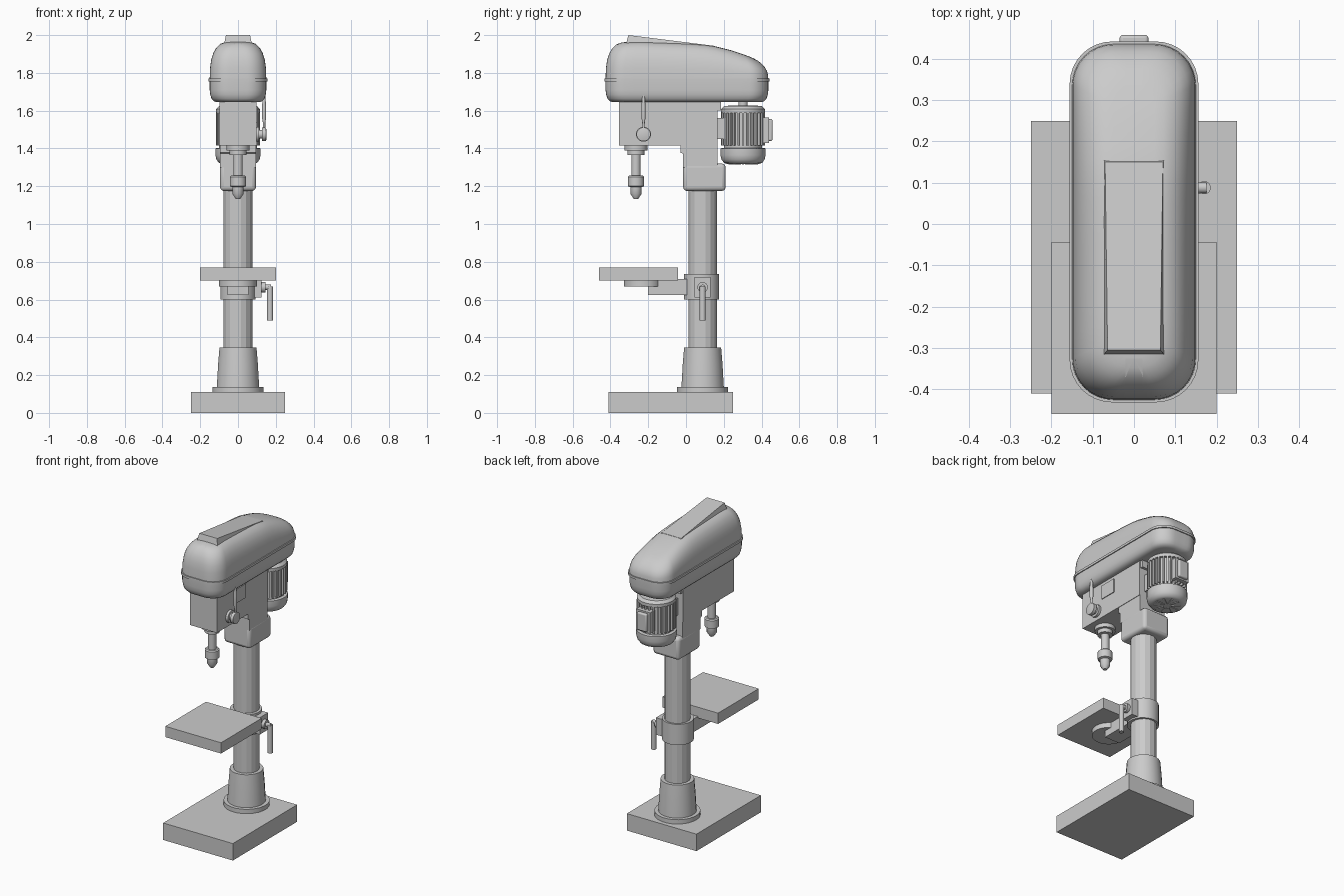
import bpy, bmesh, math
from mathutils import Vector

if "Cube" in bpy.data.objects:
    bpy.data.objects.remove(bpy.data.objects["Cube"])

grey = bpy.data.materials.new("machine_grey")
grey.diffuse_color = (0.6, 0.6, 0.6, 1)
grey.use_nodes = True
grey.node_tree.nodes["Principled BSDF"].inputs["Base Color"].default_value = grey.diffuse_color


def finish(name, bm, smooth=0, bevel=0):
    bmesh.ops.recalc_face_normals(bm, faces=bm.faces)
    me = bpy.data.meshes.new(name)
    bm.to_mesh(me)
    bm.free()
    me.materials.append(grey)
    ob = bpy.data.objects.new(name, me)
    bpy.context.collection.objects.link(ob)
    if bevel:
        m = ob.modifiers.new("bevel", 'BEVEL')
        m.width, m.segments = bevel, 3
    if smooth:
        bpy.ops.object.select_all(action='DESELECT')
        ob.select_set(True)
        bpy.context.view_layer.objects.active = ob
        bpy.ops.object.shade_smooth_by_angle(angle=math.radians(smooth))
    return ob


def box(name, x, y, z, bevel=0):
    bm = bmesh.new()
    bmesh.ops.create_cube(bm, size=1)
    for v in bm.verts:
        for i, (a, b) in enumerate((x, y, z)):
            v.co[i] = a if v.co[i] < 0 else b
    return finish(name, bm, 30 if bevel else 0, bevel)


def lathe(name, prof, centre, n=32, axis='Z', smooth=35):
    """Stack of rings (radius, position along axis), capped at both ends."""
    bm = bmesh.new()
    c = Vector(centre)
    rings = []
    for r, h in prof:
        ring = []
        for k in range(n):
            a = 2 * math.pi * (k + 0.5) / n
            p, q = r * math.cos(a), r * math.sin(a)
            ring.append(bm.verts.new(c + Vector((p, q, h) if axis == 'Z' else (h, p, q))))
        rings.append(ring)
    for lo, hi in zip(rings, rings[1:]):
        for k in range(n):
            bm.faces.new((lo[k], lo[(k + 1) % n], hi[(k + 1) % n], hi[k]))
    bm.faces.new(rings[0])
    bm.faces.new(rings[-1])
    return finish(name, bm, smooth)


def prism(name, pts, half):
    """Side profile (y, z) extruded across x."""
    bm = bmesh.new()
    f = bm.faces.new([bm.verts.new((-half, y, z)) for y, z in pts])
    e = bmesh.ops.extrude_face_region(bm, geom=[f])
    for v in e['geom']:
        if isinstance(v, bmesh.types.BMVert):
            v.co.x = half
    return finish(name, bm)


# Base and column
CY = 0.088
box("base_plate", (-.25, .25), (-.41, .25), (0, .11))
lathe("column_flange", [(.136, .11), (.136, .138)], (0, CY, 0), 24)
lathe("column_foot", [(.113, .138), (.106, .26), (.099, .345)], (0, CY, 0), 24)
lathe("column", [(.077, .3), (.077, 1.3)], (0, CY, 0), 16, smooth=0)

# Work table with its support and clamp crank
box("work_table", (-.2, .2), (-.46, -.043), (.70, .77))
lathe("table_pivot", [(.1, .668), (.1, .70)], (0, -.23, 0))
box("table_arm", (-.055, .055), (-.2, .03), (.625, .71))
lathe("table_collar", [(.094, .60), (.094, .735)], (0, .082, 0), 24)
box("clamp_lug", (.05, .125), (.045, .13), (.61, .72))
lathe("crank_shaft", [(.028, .12), (.028, .145), (.014, .145), (.014, .175)], (0, CY, .665), 16, 'X')
lathe("crank_handle", [(.016, .49), (.016, .67)], (.17, CY, 0), 16)

# Head casting
box("head_clamp", (-.095, .095), (-.015, .21), (1.175, 1.32), .02)
prism("head_neck", [(-.015, 1.3), (.168, 1.3), (.168, 1.42), (-.03, 1.42), (-.03, 1.378), (-.015, 1.372)], .094)
box("head_body", (-.097, .097), (-.355, .168), (1.415, 1.66))
box("rear_bracket", (-.09, .09), (.11, .185), (1.6, 1.66))
box("side_hatch", (.096, .102), (-.175, -.065), (1.535, 1.625))

# Spindle, chuck and feed lever
SY = -.265
lathe("quill_collar", [(.045, 1.365), (.045, 1.39), (.061, 1.39), (.061, 1.42)], (0, SY, 0))
lathe("spindle", [(.025, 1.24), (.025, 1.38)], (0, SY, 0), 24)
lathe("chuck", [(.012, 1.133), (.03, 1.16), (.03, 1.196), (.043, 1.2), (.043, 1.25),
                (.036, 1.256), (.02, 1.256)], (0, SY, 0), 24)
FY = -.225
lathe("feed_hub", [(.04, .09), (.04, .112), (.024, .112), (.024, .128), (.037, .128),
                   (.037, .148), (.018, .152)], (0, FY, 1.475), 16, 'X')
lathe("feed_lever", [(.006, 1.49), (.007, 1.54), (.011, 1.56), (.011, 1.62), (.007, 1.685), (.002, 1.69)],
      (.138, FY, 0), 12)


# Belt cover: rounded outline lofted upward, flattened by the roof line
def roof(y):
    t = [(-.5, 1.957), (-.25, 1.965), (0, 1.956), (.13, 1.947), (.25, 1.917), (.36, 1.878), (.5, 1.828)]
    for (a, p), (b, q) in zip(t, t[1:]):
        if y <= b:
            return p + (q - p) * (y - a) / (b - a)


def half_outline(inset):
    w, y0, y1 = .15 - inset, -.426 + inset, .436 - inset
    r = max(.1 - inset * .5, .03)
    arc = [math.radians(90 * k / 8) for k in range(9)]
    pts = [(.02, y0)]
    pts += [(w - r + r * math.sin(a), y0 + r - r * math.cos(a)) for a in arc]
    pts += [(w, y0 + r + (y1 - y0 - 2 * r) * k / 12) for k in range(1, 12)]
    pts += [(w - r + r * math.cos(a), y1 - r + r * math.sin(a)) for a in arc]
    return pts + [(.02, y1)]


def cover(name, layers):
    bm = bmesh.new()
    rings = []
    for inset, height in layers:
        h = half_outline(inset)
        full = h + [(-x, y) for x, y in reversed(h)]
        rings.append([bm.verts.new((x, y, height(y))) for x, y in full])
    n = len(rings[0])
    for lo, hi in zip(rings, rings[1:]):
        for k in range(n):
            bm.faces.new((lo[k], lo[(k + 1) % n], hi[(k + 1) % n], hi[k]))
    for ring in (rings[0], rings[-1]):
        for k in range(n // 2 - 1):
            bm.faces.new((ring[k], ring[k + 1], ring[n - 2 - k], ring[n - 1 - k]))
    return finish(name, bm, 40)


SEAM = 1.765
flat = lambda z: (lambda y: z)
rise = lambda f: (lambda y: SEAM + (roof(y) - SEAM) * f)
cover("belt_cover_bottom", [(.04, flat(1.645)), (.022, flat(1.65)), (.01, flat(1.663)),
                            (.003, flat(1.685)), (0, flat(1.71)), (0, flat(SEAM))])
cover("belt_cover_seam", [(-.006, flat(1.755)), (-.006, flat(1.77))])
cover("belt_cover_top", [(0, rise(0)), (.002, rise(.3)), (.008, rise(.52)), (.019, rise(.7)), (.035, rise(.84)),
                         (.055, rise(.94)), (.078, rise(.985)), (.1, rise(1))])

# Raised wedge on the cover
bm = bmesh.new()
bottom = [bm.verts.new(p) for p in ((-.076, -.32, 1.94), (.076, -.32, 1.94), (.076, .16, 1.93), (-.076, .16, 1.93))]
top = [bm.verts.new(p) for p in ((-.064, -.305, 2.0), (.064, -.305, 2.0), (.07, .15, 1.943), (-.07, .15, 1.943))]
bm.faces.new(bottom)
bm.faces.new(top)
for k in range(4):
    j = (k + 1) % 4
    bm.faces.new((bottom[k], bottom[j], top[j], top[k]))
finish("cover_wedge", bm)

# Motor with cooling fins, fan cover and terminal box
MY = .302
lathe("motor_core", [(.1, 1.38), (.1, 1.6)], (0, MY, 0))
lathe("motor_top_cap", [(.116, 1.588), (.116, 1.608), (.1, 1.624), (.06, 1.628)], (0, MY, 0))
lathe("motor_shaft", [(.025, 1.6), (.025, 1.66)], (0, MY, 0), 16)
lathe("fan_cover", [(.085, 1.318), (.102, 1.324), (.115, 1.342), (.12, 1.365), (.12, 1.4), (.112, 1.402)], (0, MY, 0))


def radial(name, n, r0, r1, width, z0, z1):
    bm = bmesh.new()
    for k in range(n):
        a = 2 * math.pi * k / n
        d, s = Vector((math.cos(a), math.sin(a), 0)), Vector((-math.sin(a), math.cos(a), 0))
        for v in bmesh.ops.create_cube(bm, size=1)['verts']:
            c = v.co.copy()
            v.co = (Vector((0, MY, 0)) + d * (r0 if c.x < 0 else r1) + s * c.y * width
                    + Vector((0, 0, z0 if c.z < 0 else z1)))
    finish(name, bm)


radial("motor_fins", 28, .09, .117, .009, 1.415, 1.59)
radial("fan_grille_bars", 10, .025, .08, .012, 1.314, 1.325)
box("motor_mount", (-.06, .06), (.16, .22), (1.45, 1.56))
box("terminal_box", (-.05, .05), (.39, .44), (1.43, 1.565))
box("terminal_box_lid", (-.035, .035), (.43, .458), (1.44, 1.555), .008)
